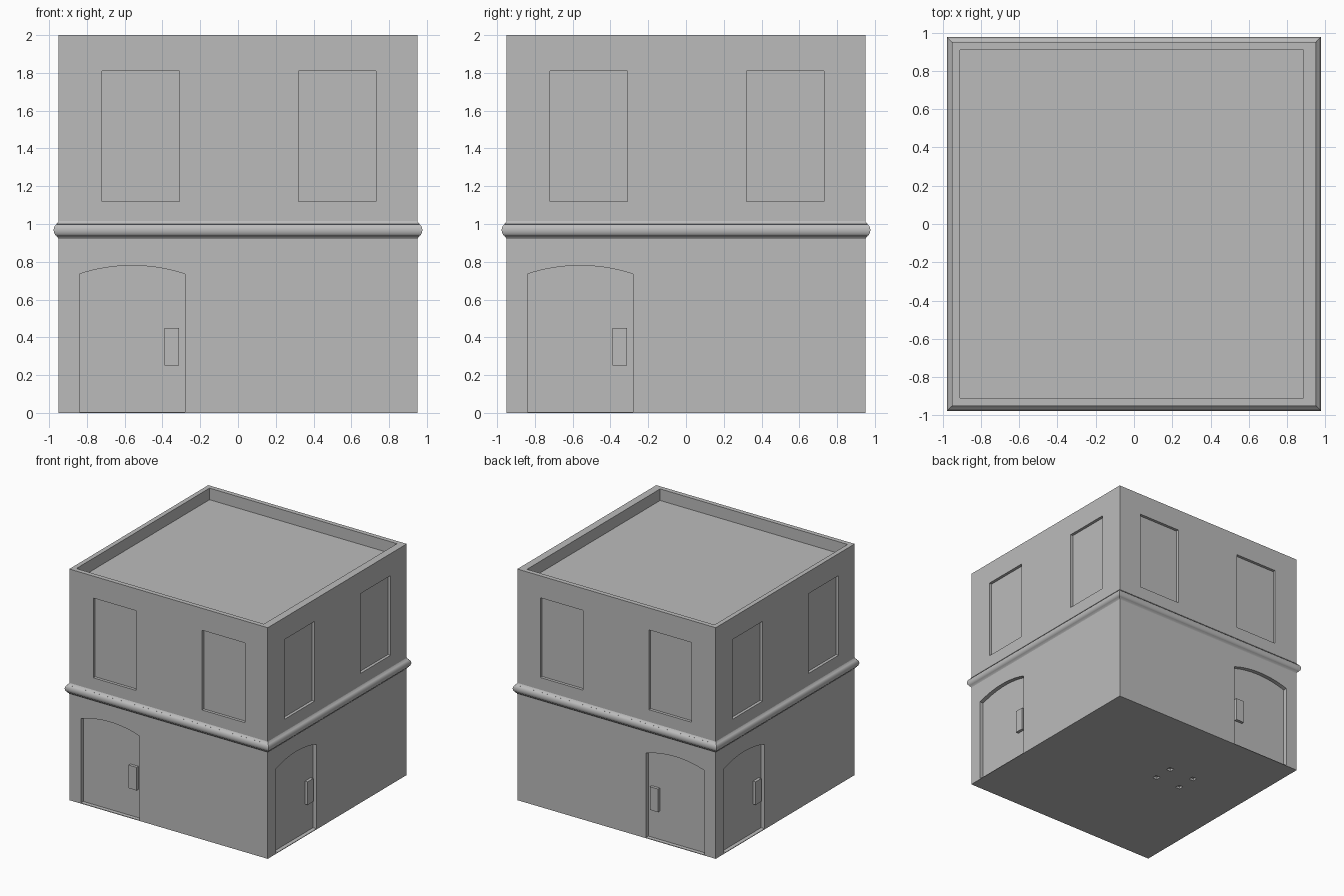
import bpy
import bmesh
import math
from mathutils import Vector

if "Cube" in bpy.data.objects:
    bpy.data.objects.remove(bpy.data.objects["Cube"], do_unlink=True)

HALF = 0.95      # half width of the building
HEIGHT = 2.0
WINDOW_DEPTH = 0.025
DOOR_DEPTH = 0.035

plaster = bpy.data.materials.new("plain_grey")
plaster.use_nodes = True
GREY = (0.5, 0.5, 0.5, 1)
plaster.diffuse_color = GREY
plaster.node_tree.nodes["Principled BSDF"].inputs["Base Color"].default_value = GREY

# Each wall: sideways direction along it, and outward direction
X, Y, Z = Vector((1, 0, 0)), Vector((0, 1, 0)), Vector((0, 0, 1))
WALLS = {"front": (X, -Y), "back": (X, Y), "left": (Y, X), "right": (-Y, -X)}


def make_object(name, bm):
    bmesh.ops.recalc_face_normals(bm, faces=bm.faces)
    mesh = bpy.data.meshes.new(name)
    bm.to_mesh(mesh)
    bm.free()
    mesh.materials.append(plaster)
    obj = bpy.data.objects.new(name, mesh)
    bpy.context.collection.objects.link(obj)
    return obj


def add_prism(bm, outline, side, out, near, far):
    """Extrude an outline drawn on a wall between two outward distances."""
    rings = [[bm.verts.new(side * u + Z * z + out * d) for u, z in outline]
             for d in (near, far)]
    bm.faces.new(rings[0])
    bm.faces.new(rings[1])
    n = len(outline)
    for i in range(n):
        j = (i + 1) % n
        bm.faces.new((rings[0][i], rings[0][j], rings[1][j], rings[1][i]))


def rect(u0, u1, z0, z1):
    return [(u0, z0), (u1, z0), (u1, z1), (u0, z1)]


def box(bm, x0, x1, y0, y1, z0, z1):
    add_prism(bm, rect(x0, x1, z0, z1), X, Y, y0, y1)


def arched_door(centre, half, z0, spring, rise, steps=16):
    """Door outline with a shallow arc on top."""
    radius = (half * half + rise * rise) / (2 * rise)
    sweep = math.asin(half / radius)
    points = [(centre - half, z0), (centre + half, z0)]
    for i in range(steps + 1):
        a = sweep * (1 - 2 * i / steps)
        points.append((centre + radius * math.sin(a),
                       spring + rise - radius * (1 - math.cos(a))))
    return points


def activate(obj):
    bpy.ops.object.select_all(action="DESELECT")
    obj.select_set(True)
    bpy.context.view_layer.objects.active = obj


# Main block
bm = bmesh.new()
box(bm, -HALF, HALF, -HALF, HALF, 0, HEIGHT)
walls = make_object("building_walls", bm)

# Recesses: windows, doors, roof well and floor sockets
bm = bmesh.new()
door = arched_door(-0.56, 0.28, 0.005, 0.735, 0.045)
for side, out in WALLS.values():
    for u in (-0.515, 0.525):
        add_prism(bm, rect(u - 0.205, u + 0.205, 1.12, 1.81), side, out,
                  HALF - WINDOW_DEPTH, HALF + 0.1)
    add_prism(bm, door, side, out, HALF - DOOR_DEPTH, HALF + 0.1)
box(bm, -0.91, 0.885, -0.91, 0.91, 1.9, 2.1)
for x in (-0.39, -0.145):
    for y in (0.115, 0.29):
        box(bm, x - 0.022, x + 0.022, y - 0.022, y + 0.022, -0.1, 0.02)
cutter = make_object("recess_cutter", bm)
cutter.hide_render = True

cut = walls.modifiers.new("recesses", "BOOLEAN")
cut.operation = "DIFFERENCE"
cut.solver = "EXACT"
cut.object = cutter
activate(walls)
bpy.ops.object.modifier_apply(modifier=cut.name)
bpy.data.objects.remove(cutter, do_unlink=True)

# Door handle plates
for wall, (side, out) in WALLS.items():
    bm = bmesh.new()
    panel = HALF - DOOR_DEPTH
    add_prism(bm, rect(-0.39, -0.313, 0.25, 0.45), side, out,
              panel - 0.01, panel + 0.025)
    make_object(wall + "_door_handle", bm)

# Rounded string course: square rings following a moulding profile
profile = [(-0.01, 1.015), (0, 1.015), (0.004, 1.007), (0.012, 1.0)]
for i in range(9):
    a = math.radians(75 - 150 * i / 8)
    profile.append((0.004 + 0.022 * math.cos(a), 0.9675 + 0.032 * math.sin(a)))
profile += [(0.012, 0.935), (0.004, 0.928), (0, 0.92), (-0.01, 0.92)]
bm = bmesh.new()
rings = []
for offset, z in profile:
    r = HALF + offset
    rings.append([bm.verts.new((sx * r, sy * r, z))
                  for sx, sy in ((-1, -1), (1, -1), (1, 1), (-1, 1))])
for upper, lower in zip(rings, rings[1:] + rings[:1]):
    for i in range(4):
        j = (i + 1) % 4
        bm.faces.new((upper[i], upper[j], lower[j], lower[i]))
band = make_object("string_course", bm)
activate(band)
bpy.ops.object.shade_smooth_by_angle(angle=math.radians(35))
